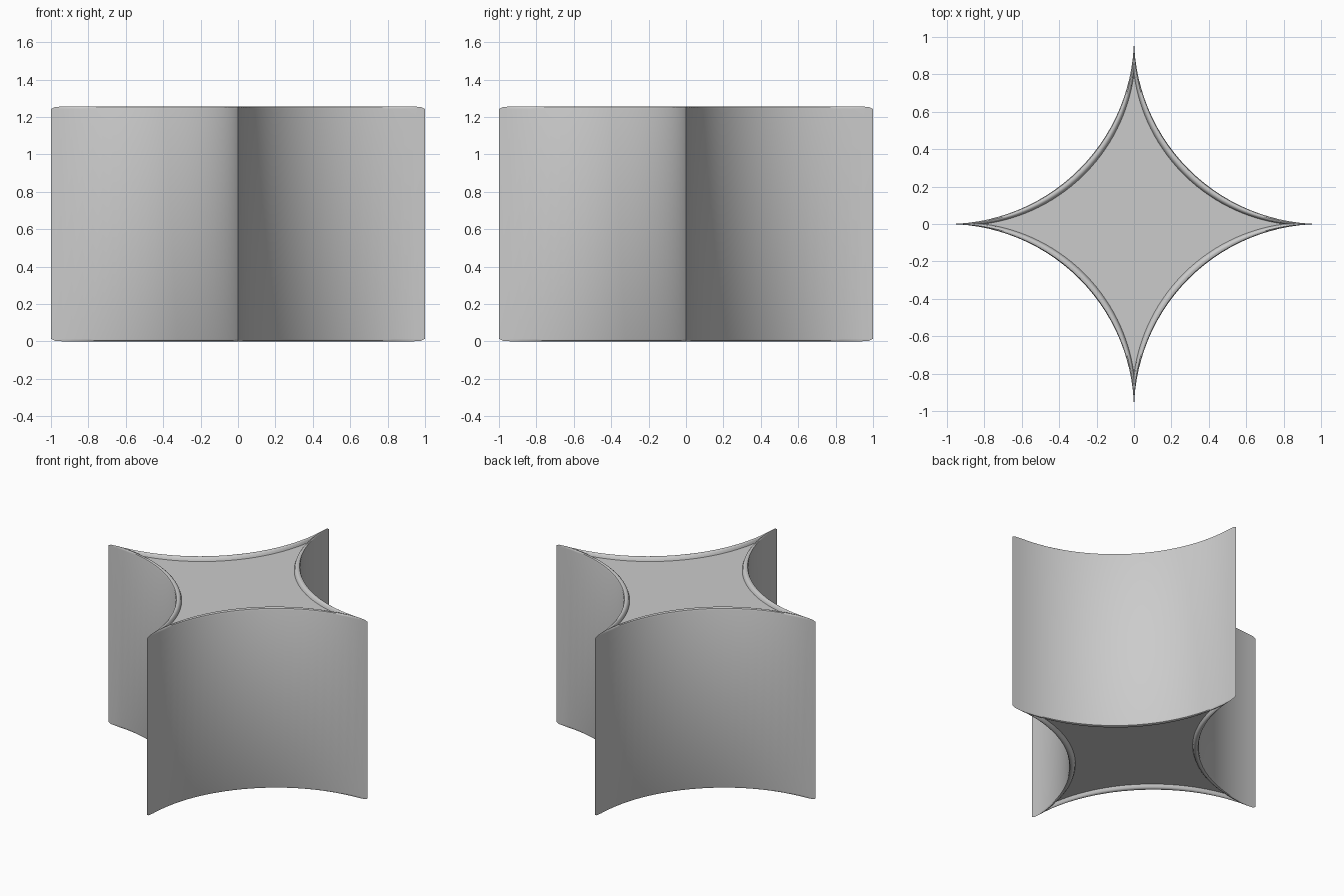
import bpy, bmesh, math

cube = bpy.data.objects.get("Cube")
if cube:
    bpy.data.objects.remove(cube, do_unlink=True)

HEIGHT = 1.257
SEGMENTS = 28

grey = bpy.data.materials.new("plain_grey")
grey.use_nodes = True
colour = (0.6, 0.6, 0.6, 1)
grey.diffuse_color = colour
grey.node_tree.nodes["Principled BSDF"].inputs["Base Color"].default_value = colour


def star_outline(tip, waist):
    """Four-pointed outline of concave arcs; waist is the radius midway between tips."""
    root = math.sqrt(2)
    centre = (tip * tip - waist * waist) / (2 * tip - 2 * root * waist)
    radius = centre * root - waist
    start = math.atan2(-centre, tip - centre)
    end = -math.pi / 2 - math.pi - (start + 2 * math.pi) + 2 * math.pi
    end = -math.pi / 2 - start - math.pi
    points = []
    for quarter in range(4):
        turn = quarter * math.pi / 2
        for i in range(SEGMENTS):
            a = start + (end - start) * i / SEGMENTS
            x = centre + radius * math.cos(a)
            y = centre + radius * math.sin(a)
            points.append((x * math.cos(turn) - y * math.sin(turn),
                           x * math.sin(turn) + y * math.cos(turn)))
    return points


# Half profile of the rim: tip radius, waist radius, depth below the top
RIM = [(0.8, 0.375, 0.025), (0.83, 0.381, 0.008), (0.88, 0.39, 0.001),
       (0.93, 0.4, 0.0), (0.98, 0.41, 0.004), (1.0, 0.4142, 0.014)]
rings = [(t, w, d) for t, w, d in RIM]
rings += [(t, w, HEIGHT - d) for t, w, d in reversed(RIM)]

# Star column: stacked outlines joined into walls, with recessed caps
bm = bmesh.new()
loops = []
for tip, waist, z in rings:
    loops.append([bm.verts.new((x, y, z)) for x, y in star_outline(tip, waist)])
for low, high in zip(loops, loops[1:]):
    for i in range(len(low)):
        j = (i + 1) % len(low)
        bm.faces.new((low[i], low[j], high[j], high[i]))
bm.faces.new(list(reversed(loops[0])))
bm.faces.new(loops[-1])
bmesh.ops.recalc_face_normals(bm, faces=bm.faces)

mesh = bpy.data.meshes.new("star_column")
bm.to_mesh(mesh)
bm.free()
mesh.materials.append(grey)
column = bpy.data.objects.new("star_column", mesh)
bpy.context.collection.objects.link(column)

bpy.ops.object.select_all(action="DESELECT")
column.select_set(True)
bpy.context.view_layer.objects.active = column
bpy.ops.object.shade_smooth_by_angle(angle=math.radians(40))
